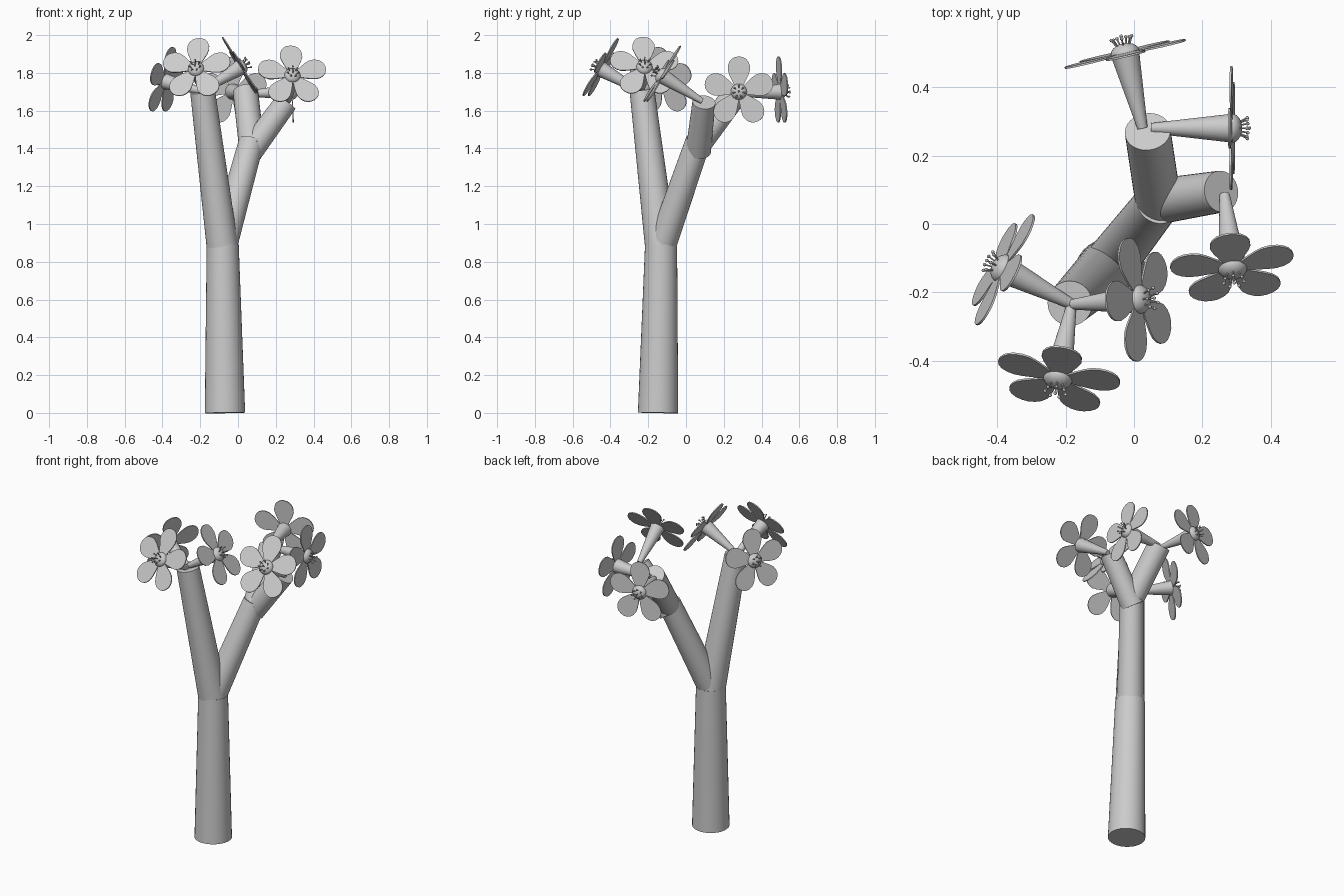
import bpy, bmesh, math
from mathutils import Vector, Matrix

cube = bpy.data.objects.get("Cube")
if cube:
    bpy.data.objects.remove(cube, do_unlink=True)

grey = bpy.data.materials.new("light grey")
grey.use_nodes = True
COLOUR = (0.6, 0.6, 0.6, 1)
grey.diffuse_color = COLOUR
grey.node_tree.nodes["Principled BSDF"].inputs["Base Color"].default_value = COLOUR


def frame(origin, direction):
    """Matrix whose z runs along direction and whose y leans upwards."""
    z = Vector(direction).normalized()
    x = Vector((0, 0, 1)).cross(z)
    x = x.normalized() if x.length > 1e-4 else Vector((1, 0, 0))
    m = Matrix((x, z.cross(x), z)).transposed().to_4x4()
    m.translation = origin
    return m


def finish(name, bm, matrix=None):
    bmesh.ops.recalc_face_normals(bm, faces=bm.faces)
    mesh = bpy.data.meshes.new(name)
    bm.to_mesh(mesh)
    bm.free()
    mesh.materials.append(grey)
    ob = bpy.data.objects.new(name, mesh)
    bpy.context.collection.objects.link(ob)
    if matrix:
        ob.matrix_world = matrix
    bpy.ops.object.select_all(action='DESELECT')
    ob.select_set(True)
    bpy.context.view_layer.objects.active = ob
    bpy.ops.object.shade_smooth_by_angle(angle=math.radians(35))
    return ob


def add_cone(bm, a, b, r1, r2, sides=32):
    a, b = Vector(a), Vector(b)
    m = frame((a + b) / 2, b - a)
    bmesh.ops.create_cone(bm, cap_ends=True, segments=sides, radius1=r1,
                          radius2=r2, depth=(b - a).length, matrix=m)


def limb(name, a, b, r1, r2):
    bm = bmesh.new()
    add_cone(bm, a, b, r1, r2)
    finish(name, bm)


# Trunk and branches
limb("trunk", (-.069, -.148, 0), (-.081, -.132, .89), .107, .085)
limb("front_branch", (-.081, -.132, .87), (-.187, -.232, 1.70), .084, .066)
limb("back_branch_lower", (-.081, -.13, .88), (.072, .065, 1.44), .076, .067)
limb("back_branch_upper", (.073, .05, 1.40), (.04, .27, 1.70), .067, .067)
limb("side_branch", (.065, .065, 1.385), (.255, .095, 1.645), .067, .061)

# Half outline of one petal: distance from the centre, half width
PETAL = [(0, .008), (.03, .022), (.06, .037), (.09, .051), (.115, .059),
         (.14, .058), (.16, .050), (.175, .037), (.184, .020), (.187, 0)]


def flower(name, start, centre):
    start, centre = Vector(start), Vector(centre)
    place = frame(centre, centre - start)
    limb(name + "_stem", start, centre, .015, .042)

    # Five flat petals
    bm = bmesh.new()
    outline = [(w, d) for d, w in PETAL] + [(-w, d) for d, w in PETAL[-2::-1]]
    for i in range(5):
        turn = Matrix.Rotation(math.tau * i / 5, 4, 'Z')
        lift = i * .0003
        verts = [bm.verts.new(turn @ Vector((x, y, lift - .003))) for x, y in outline]
        face = bm.faces.new(verts)
        top = bmesh.ops.extrude_face_region(bm, geom=[face])["geom"]
        bmesh.ops.translate(bm, vec=(0, 0, .006),
                            verts=[v for v in top if isinstance(v, bmesh.types.BMVert)])
    finish(name + "_petals", bm, place)

    # Domed centre
    bm = bmesh.new()
    bmesh.ops.create_uvsphere(bm, u_segments=24, v_segments=12, radius=.043)
    bmesh.ops.scale(bm, vec=(1, 1, .72), verts=bm.verts)
    finish(name + "_centre", bm, place)

    # Stamens: a ring of seven around a middle one
    bm = bmesh.new()
    for i in range(8):
        a = math.tau * i / 7
        r0, r1, h = (0, 0, .052) if i == 7 else (.018, .031, .046)
        foot = Vector((r0 * math.sin(a), r0 * math.cos(a), .02))
        tip = Vector((r1 * math.sin(a), r1 * math.cos(a), h))
        add_cone(bm, foot, tip, .0025, .0025, 8)
        bmesh.ops.create_uvsphere(bm, u_segments=8, v_segments=6, radius=.0052,
                                  matrix=Matrix.Translation(tip))
    finish(name + "_stamens", bm, place)


# Flowers: stem foot, flower centre
flower("front_flower", (-.183, -.24, 1.70), (-.222, -.45, 1.82))
flower("inner_flower", (-.18, -.235, 1.71), (.015, -.22, 1.83))
flower("right_flower", (-.18, -.235, 1.70), (-.385, -.13, 1.755))
flower("left_front_flower", (.265, .085, 1.65), (.288, -.128, 1.785))
flower("left_back_flower", (.05, .28, 1.69), (.285, .28, 1.70))
flower("back_flower", (.025, .28, 1.69), (-.026, .498, 1.70))
